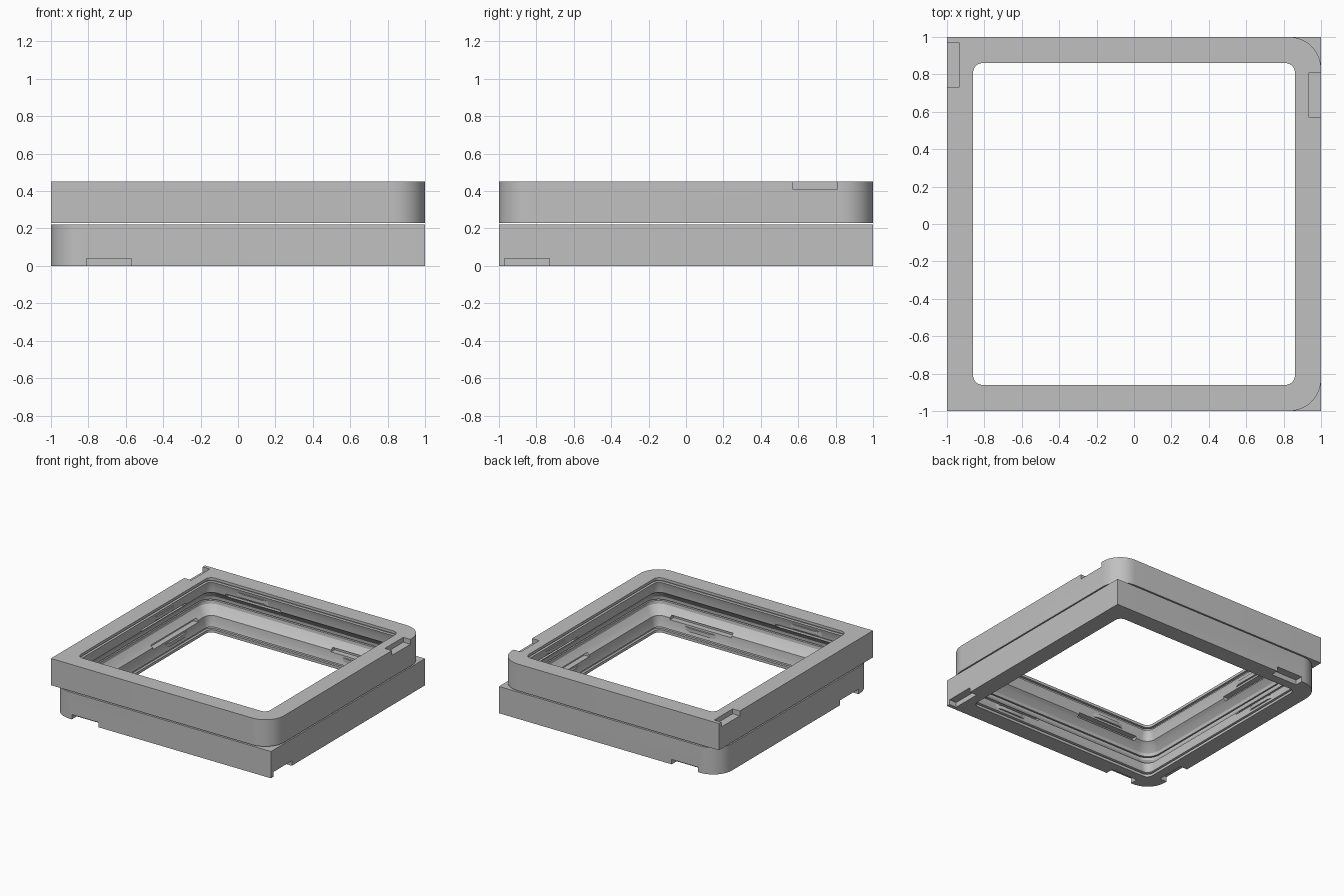
import bpy, bmesh, math

if "Cube" in bpy.data.objects:
    bpy.data.objects.remove(bpy.data.objects["Cube"])

grey = bpy.data.materials.new("plain grey")
grey.diffuse_color = (0.53, 0.53, 0.53, 1)
grey.use_nodes = True
grey.node_tree.nodes["Principled BSDF"].inputs["Base Color"].default_value = grey.diffuse_color

H = 0.22       # height of one frame
TOTAL = 0.45   # height of the pair


def outline(half, radii, steps=10):
    """Square outline; radii run (+,+), (-,+), (-,-), (+,-). Zero means a sharp corner."""
    pts = []
    for i, ((sx, sy), r) in enumerate(zip(((1, 1), (-1, 1), (-1, -1), (1, -1)), radii)):
        cx, cy = sx * (half - r), sy * (half - r)
        n = steps if r else 0
        for k in range(n + 1):
            a = math.pi / 2 * (i + (k / n if n else 0))
            pts.append((cx + r * math.cos(a), cy + r * math.sin(a)))
    return pts


def loft(name, layers):
    """Closed solid through layers of (points, z)."""
    bm = bmesh.new()
    rings = [[bm.verts.new((x, y, z)) for x, y in pts] for pts, z in layers]
    for a, b in zip(rings, rings[1:]):
        for i in range(len(a)):
            j = (i + 1) % len(a)
            bm.faces.new((a[i], a[j], b[j], b[i]))
    bm.faces.new(rings[0][::-1])
    bm.faces.new(rings[-1])
    bmesh.ops.recalc_face_normals(bm, faces=bm.faces)
    me = bpy.data.meshes.new(name)
    bm.to_mesh(me)
    bm.free()
    ob = bpy.data.objects.new(name, me)
    bpy.context.collection.objects.link(ob)
    me.materials.append(grey)
    return ob


def box(name, x0, x1, y0, y1, z0, z1):
    rect = [(x0, y0), (x1, y0), (x1, y1), (x0, y1)]
    return loft(name, [(rect, z0), (rect, z1)])


def on_side(side, u0, u1, d0, d1):
    """Limits of a box along one side: u runs along it, d outward from the centre."""
    return {"left": (-d1, -d0, u0, u1), "right": (d0, d1, u0, u1),
            "back": (u0, u1, d0, d1), "front": (u0, u1, -d1, -d0)}[side]


def cut(ob, cutter):
    mod = ob.modifiers.new("cut", "BOOLEAN")
    mod.operation, mod.solver, mod.object = "DIFFERENCE", "EXACT", cutter
    bpy.context.view_layer.objects.active = ob
    bpy.ops.object.modifier_apply(modifier=mod.name)
    bpy.data.objects.remove(cutter)


# Opening, from the outer lip to the wide inner side: (height, half width, corner radius)
PROFILE = [(-0.02, 0.86, 0.05), (0.022, 0.86, 0.05), (0.022, 0.88, 0.06),
           (0.038, 0.88, 0.06), (0.042, 0.865, 0.05), (0.075, 0.875, 0.06),
           (0.13, 0.88, 0.07), (0.15, 0.905, 0.09), (0.195, 0.94, 0.11),
           (0.24, 0.945, 0.11)]
# Long slots along the inside of each side
SLOTS = [("left", 0.15, 0.74), ("back", 0.23, 0.73), ("front", 0.2, 0.76), ("right", 0.0, 0.58)]


def build_frame(name, notches, flip):
    # Outer block with two rounded corners on the left
    shape = outline(1, (0, 0.17, 0.17, 0))
    frame = loft(name, [(shape, 0), (shape, H)])
    cut(frame, loft("opening_cutter", [(outline(w, (r,) * 4), z) for z, w, r in PROFILE]))
    # Finger notches in the outer edge
    for side, u0, u1 in notches:
        cut(frame, box("notch_cutter", *on_side(side, u0, u1, 0.935, 1.05), -0.05, 0.04))
    # Slots in the inner wall
    for side, u0, u1 in SLOTS:
        cut(frame, box("slot_cutter", *on_side(side, u0, u1, 0.8, 0.925), 0.115, 0.145))
    parts = [frame]
    # Snap tabs below the slots, tapered toward their ends
    for side, u0, u1 in SLOTS:
        m = (u0 + u1) / 2
        poly = [(m - 0.17, 0.885), (m - 0.09, 0.862), (m + 0.09, 0.862), (m + 0.17, 0.885)]
        spot = {"left": lambda u, d: (-d, u), "right": lambda u, d: (d, u),
                "back": lambda u, d: (u, d), "front": lambda u, d: (u, -d)}[side]
        pts = [spot(u, d) for u, d in poly]
        parts.append(loft(name + "_snap_tab_" + side, [(pts, 0.07), (pts, 0.1)]))
    for ob in parts:
        if flip:  # half turn about the y axis
            for v in ob.data.vertices:
                v.co.x, v.co.z = -v.co.x, TOTAL - v.co.z
        bpy.ops.object.select_all(action="DESELECT")
        ob.select_set(True)
        bpy.context.view_layer.objects.active = ob
        bpy.ops.object.shade_smooth_by_angle(angle=math.radians(25))


build_frame("lower_frame", [("front", -0.81, -0.57), ("back", -0.81, -0.57),
                            ("left", -0.81, -0.57), ("right", -0.97, -0.73)], False)
build_frame("upper_frame", [("left", 0.57, 0.81), ("right", 0.73, 0.97)], True)
